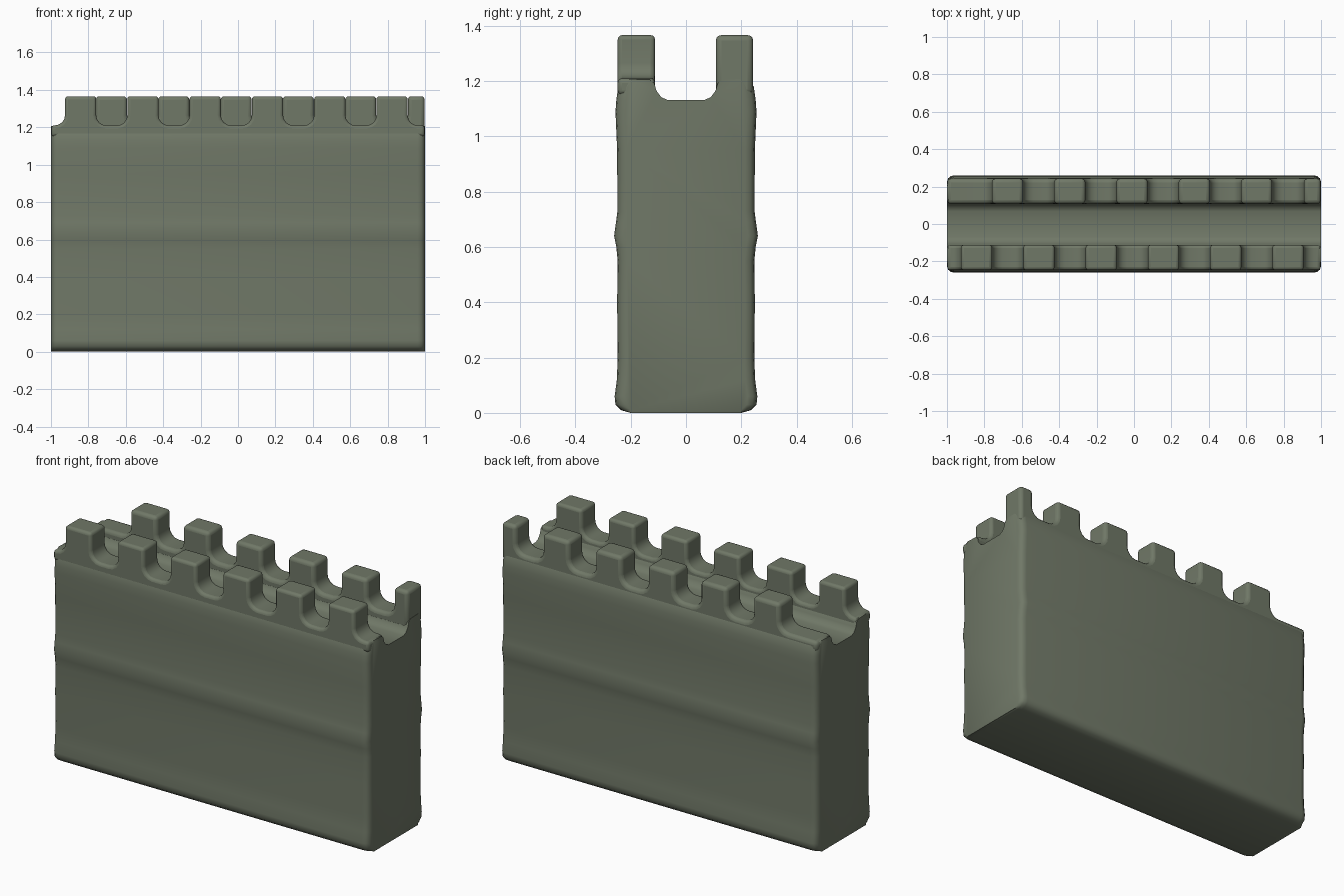
import bpy, bmesh, math

if "Cube" in bpy.data.objects:
    bpy.data.objects.remove(bpy.data.objects["Cube"])

stone = bpy.data.materials.new("grey green stone")
stone.diffuse_color = (0.162, 0.188, 0.136, 1)
stone.use_nodes = True
stone.node_tree.nodes["Principled BSDF"].inputs["Base Color"].default_value = stone.diffuse_color


def finish(name, bm, bevel=0):
    bmesh.ops.recalc_face_normals(bm, faces=bm.faces)
    me = bpy.data.meshes.new(name)
    bm.to_mesh(me)
    bm.free()
    me.materials.append(stone)
    ob = bpy.data.objects.new(name, me)
    bpy.context.collection.objects.link(ob)
    if bevel:
        m = ob.modifiers.new("bevel", 'BEVEL')
        m.width, m.segments, m.limit_method = bevel, 3, 'ANGLE'
        m.angle_limit = math.radians(40)
    bpy.ops.object.select_all(action='DESELECT')
    ob.select_set(True)
    bpy.context.view_layer.objects.active = ob
    bpy.ops.object.shade_smooth_by_angle(angle=math.radians(50))
    return ob


def loft(bm, rings):
    vs = [[bm.verts.new(p) for p in r] for r in rings]
    n = len(vs[0])
    for a, b in zip(vs, vs[1:]):
        for i in range(n):
            j = (i + 1) % n
            bm.faces.new((a[i], a[j], b[j], b[i]))
    bm.faces.new(vs[0][::-1])
    bm.faces.new(vs[-1])


# Wall body: half profile (y, z) with swollen foot, mid band and walkway trough
half = [(0.20, 0.0), (0.235, 0.01), (0.255, 0.03), (0.258, 0.06), (0.25, 0.12),
        (0.247, 0.20), (0.249, 0.40), (0.247, 0.55), (0.252, 0.60), (0.26, 0.64),
        (0.253, 0.69), (0.248, 0.73), (0.249, 0.95), (0.255, 1.09), (0.252, 1.13),
        (0.245, 1.18), (0.23, 1.203), (0.20, 1.207), (0.13, 1.205), (0.114, 1.19),
        (0.107, 1.165), (0.09, 1.142), (0.068, 1.132)]
profile = half + [(-y, z) for y, z in reversed(half)]
rings = []
for x, inset in ((-1, 0.035), (-0.993, 0.015), (-0.98, 0.004), (-0.96, 0),
                 (0.96, 0), (0.98, 0.004), (0.993, 0.015), (1, 0.035)):
    rings.append([(x, y - math.copysign(inset if abs(y) > 0.21 else 0, y), z)
                  for y, z in profile])
bm = bmesh.new()
loft(bm, rings)
finish("wall_body", bm)

# Battlements: outline with filleted gaps, extruded through the parapet
LOW, TOP, R, END = 1.21, 1.366, 0.055, 0.998


def battlement(name, merlons, y0, y1):
    pts = [(-END, 1.15)]
    if merlons[0][0] > -END:
        pts.append((-END, LOW))
    for a, b in merlons:
        if a > -END:
            for k in range(5):
                t = k * math.pi / 8
                pts.append((a - R + R * math.sin(t), LOW + R - R * math.cos(t)))
        pts += [(a, TOP), (b, TOP)]
        if b < END:
            for k in range(5):
                t = k * math.pi / 8
                pts.append((b + R - R * math.cos(t), LOW + R - R * math.sin(t)))
    if merlons[-1][1] < END:
        pts.append((END, LOW))
    pts.append((END, 1.15))
    bm = bmesh.new()
    loft(bm, [[(x, y, z) for x, z in pts] for y in (y0, y1)])
    finish(name, bm, 0.02)


P = 0.333
battlement("front_battlement",
           [(-0.925 + P * i, -0.758 + P * i) for i in range(6)], -0.247, -0.112)
battlement("back_battlement",
           [(-0.76 + P * i, -0.593 + P * i) for i in range(5)] + [(0.908, END)],
           0.108, 0.243)
